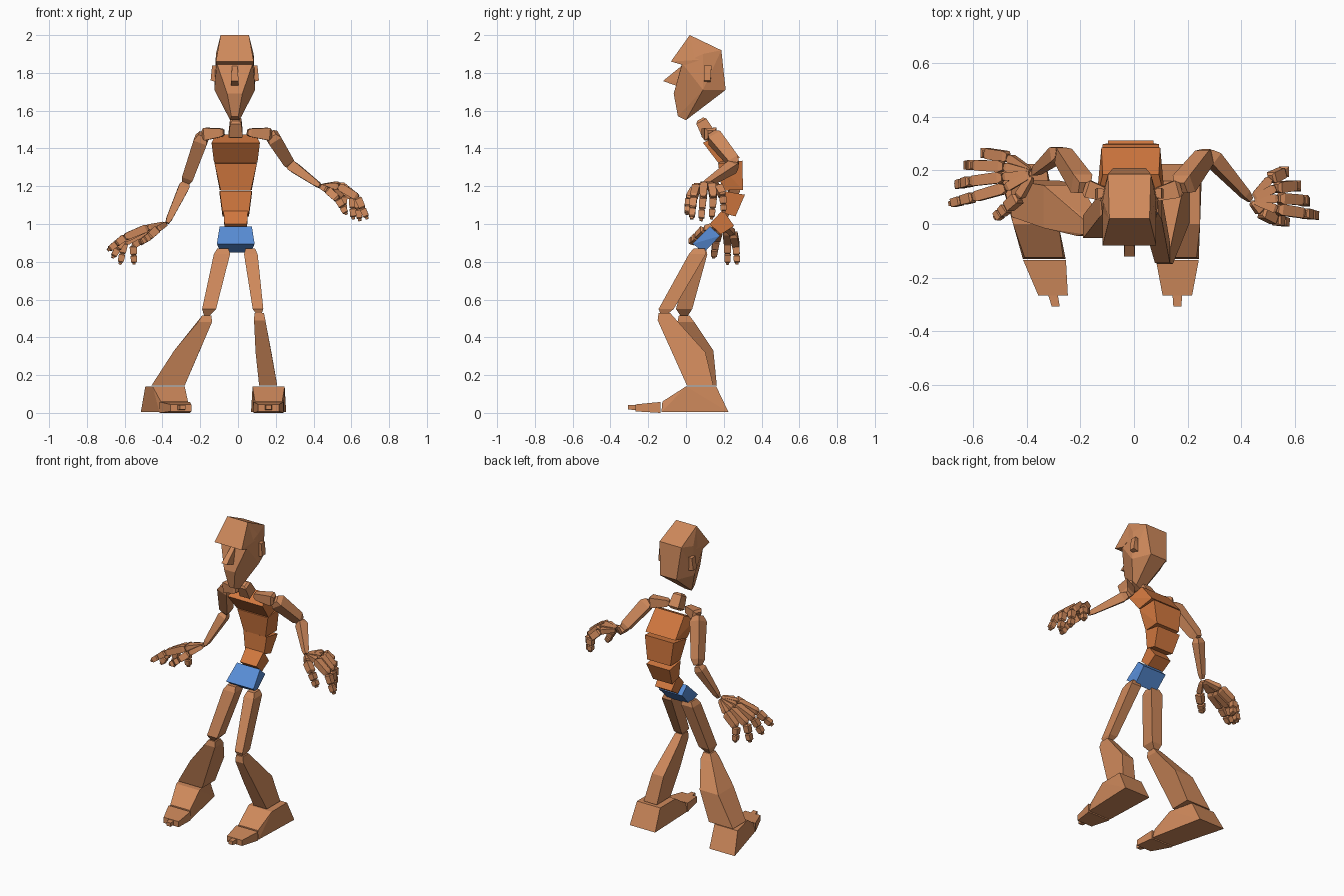
import bpy, bmesh
from mathutils import Vector as V


def material(name, rgb):
    m = bpy.data.materials.new(name)
    m.diffuse_color = (*rgb, 1)
    return m


TAN = material("tan", (0.62, 0.25, 0.105))
ORANGE = material("orange", (0.65, 0.19, 0.05))
BLUE = material("blue", (0.10, 0.27, 0.68))


def hull(name, pts, mat=TAN):
    """Flat-faced convex block around the given points."""
    bm = bmesh.new()
    for p in pts:
        bm.verts.new(p)
    bmesh.ops.convex_hull(bm, input=bm.verts[:])
    bmesh.ops.dissolve_limit(bm, angle_limit=0.03, verts=bm.verts[:], edges=bm.edges[:])
    bmesh.ops.recalc_face_normals(bm, faces=bm.faces[:])
    me = bpy.data.meshes.new(name)
    bm.to_mesh(me)
    bm.free()
    me.materials.append(mat)
    ob = bpy.data.objects.new(name, me)
    bpy.context.collection.objects.link(ob)
    return ob


def pairs(cx, pts):
    """Mirror (half width, y, z) points either side of cx."""
    return [(cx + s * w, y, z) for w, y, z in pts for s in (-1, 1)]


def stack(name, rings, mat=TAN):
    """Block through level rectangles (x, y, z, half width, half depth)."""
    hull(name, [(x + a * w, y + b * d, z) for x, y, z, w, d in rings
                for a in (-1, 1) for b in (-1, 1)], mat)


def bone(name, a, b, r0, r1, mat=TAN, chamfer=0.12):
    """Square tapered bar from a to b with chamfered ends."""
    a, b = V(a), V(b)
    n = (b - a).normalized()
    u = n.cross(V((0, 1, 0.01))).normalized()
    v = n.cross(u)
    pts = []
    for t, r in ((0, r0 * 0.6), (chamfer, r0), (1 - chamfer, r1), (1, r1 * 0.6)):
        c = a.lerp(b, t)
        pts += [c + u * r * i + v * r * j for i in (-1, 1) for j in (-1, 1)]
    hull(name, pts, mat)


# Pelvis, spine and chest: side profiles with half widths
CX = -0.012
torso = {
    "pelvis": (BLUE, [(.1, .035, .895), (.085, .128, .988), (.085, .18, .937), (.08, .095, .85)]),
    "lower_spine": (ORANGE, [(.06, .125, 1.0), (.058, .185, .945), (.06, .255, .99), (.065, .195, 1.075)]),
    "waist": (ORANGE, [(.07, .19, 1.06), (.07, .262, 1.04), (.085, .312, 1.155), (.085, .195, 1.175)]),
    "ribs": (ORANGE, [(.08, .19, 1.178), (.085, .302, 1.18), (.105, .298, 1.335), (.112, .17, 1.32)]),
    "chest": (ORANGE, [(.115, .17, 1.325), (.11, .285, 1.35), (.105, .185, 1.475), (.128, .09, 1.43)]),
}
for name, (mat, pts) in torso.items():
    hull(name, pairs(CX, pts), mat)
bone("neck", (CX, .125, 1.465), (CX, .075, 1.555), .037, .03)

# Head
HX = -0.017
hull("skull", pairs(HX, [
    (.075, .02, 2.0), (.08, .187, 1.92), (.06, .21, 1.71), (.025, .0, 1.55),
    (.018, -.043, 1.57), (.04, -.065, 1.69), (.095, -.02, 1.85), (.108, .09, 1.71),
    (.1, .09, 1.9)]))
hull("brow", pairs(HX, [(.1, -.08, 1.86), (.098, -.01, 1.84), (.1, .08, 1.87), (.075, .02, 2.0)]))
hull("nose", pairs(HX, [(.014, -.02, 1.84), (.02, -.122, 1.757), (.02, -.055, 1.733), (.02, -.03, 1.76)]))
for side, s in (("left", -1), ("right", 1)):
    hull(side + "_ear", [(HX + s * x, y, z) for x, y, z in (
        (.09, .1, 1.84), (.09, .13, 1.84), (.12, .095, 1.84), (.12, .135, 1.84),
        (.09, .095, 1.75), (.09, .13, 1.75), (.128, .095, 1.76), (.128, .13, 1.76))])

# Arms: collarbone, shoulder, elbow, wrist
arms = {
    "left": [(-.075, .1, 1.485), (-.185, .135, 1.475), (-.275, .27, 1.22), (-.375, .19, 1.005)],
    "right": [(.05, .1, 1.485), (.175, .135, 1.475), (.275, .265, 1.315), (.435, .09, 1.2)],
}
for side, (c, s, e, w) in arms.items():
    bone(side + "_collarbone", c, s, .022, .033)
    bone(side + "_upper_arm", s, e, .037, .03)
    bone(side + "_forearm", e, w, .028, .016)

# Hands: knuckle, middle joint, tip for each finger
NAMES = ("thumb", "index", "middle", "ring", "little")
hands = {
    "left": [((-.43, .1, .97), (-.475, .06, .93), (-.52, .02, .9)),
             ((-.48, .135, .98), (-.6, .1, .93), (-.69, .075, .86)),
             ((-.49, .175, .975), (-.61, .16, .915), (-.665, .145, .82)),
             ((-.485, .215, .965), (-.6, .22, .9), (-.625, .22, .785)),
             ((-.47, .25, .95), (-.555, .265, .885), (-.55, .27, .785))],
    "right": [((.475, .045, 1.18), (.53, .015, 1.13), (.575, .005, 1.05)),
              ((.535, .055, 1.2), (.635, .04, 1.14), (.685, .03, 1.025)),
              ((.54, .095, 1.21), (.63, .09, 1.14), (.645, .08, 1.015)),
              ((.53, .135, 1.21), (.605, .145, 1.14), (.61, .135, 1.025)),
              ((.51, .17, 1.2), (.56, .195, 1.15), (.56, .2, 1.06))],
}
for side, fingers in hands.items():
    wrist = V(arms[side][3])
    for finger, (k, m, t) in zip(NAMES, fingers):
        k, m, t = V(k), V(m), V(t)
        joints = [wrist.lerp(k, .15), k, m, m.lerp(t, .5), m.lerp(t, .9)]
        for i, r in enumerate((.018, .021, .019, .017)):
            bone(f"{side}_{finger}_bone_{i + 1}", joints[i], joints[i + 1], r * (.7 if i == 0 else 1), r * .92)
        bone(f"{side}_{finger}_tip", joints[4], t, .009, .008)

# Legs
stack("left_thigh", [(-.08, .075, .87, .03, .03), (-.085, .07, .84, .043, .043),
                     (-.153, -.01, .55, .037, .043), (-.165, -.01, .515, .015, .02)])
stack("right_thigh", [(.065, .07, .87, .025, .03), (.068, .06, .84, .036, .045),
                      (.106, -.105, .55, .028, .04), (.11, -.115, .525, .015, .02)])
stack("left_shin", [(-.165, -.01, .515, .025, .028), (-.175, .0, .48, .037, .045),
                    (-.27, .065, .33, .068, .08), (-.37, .095, .145, .088, .068)])
stack("right_shin", [(.112, -.115, .53, .025, .03), (.115, -.1, .49, .03, .05),
                     (.135, .015, .32, .042, .088), (.16, .075, .145, .048, .07)])

# Feet: body, toe block and toe tip, sheared along the foot's heading
for side, cx, slope in (("left", -.367, -.242), ("right", .162, 0)):
    def part(name, pts):
        hull(f"{side}_{name}", [(x + cx + slope * y, y, z) for x, y, z in pairs(0, pts)])
    part("foot", [(.093, .225, .004), (.08, -.13, .004), (.085, .0, .14),
                  (.085, .16, .14), (.072, -.125, .06)])
    part("toe_block", [(.08, -.135, 0), (.08, -.135, .058), (.055, -.268, .008), (.055, -.268, .045)])
    part("toe_tip", [(.018, -.265, .015), (.018, -.265, .042), (.015, -.308, .018), (.015, -.308, .042)])
